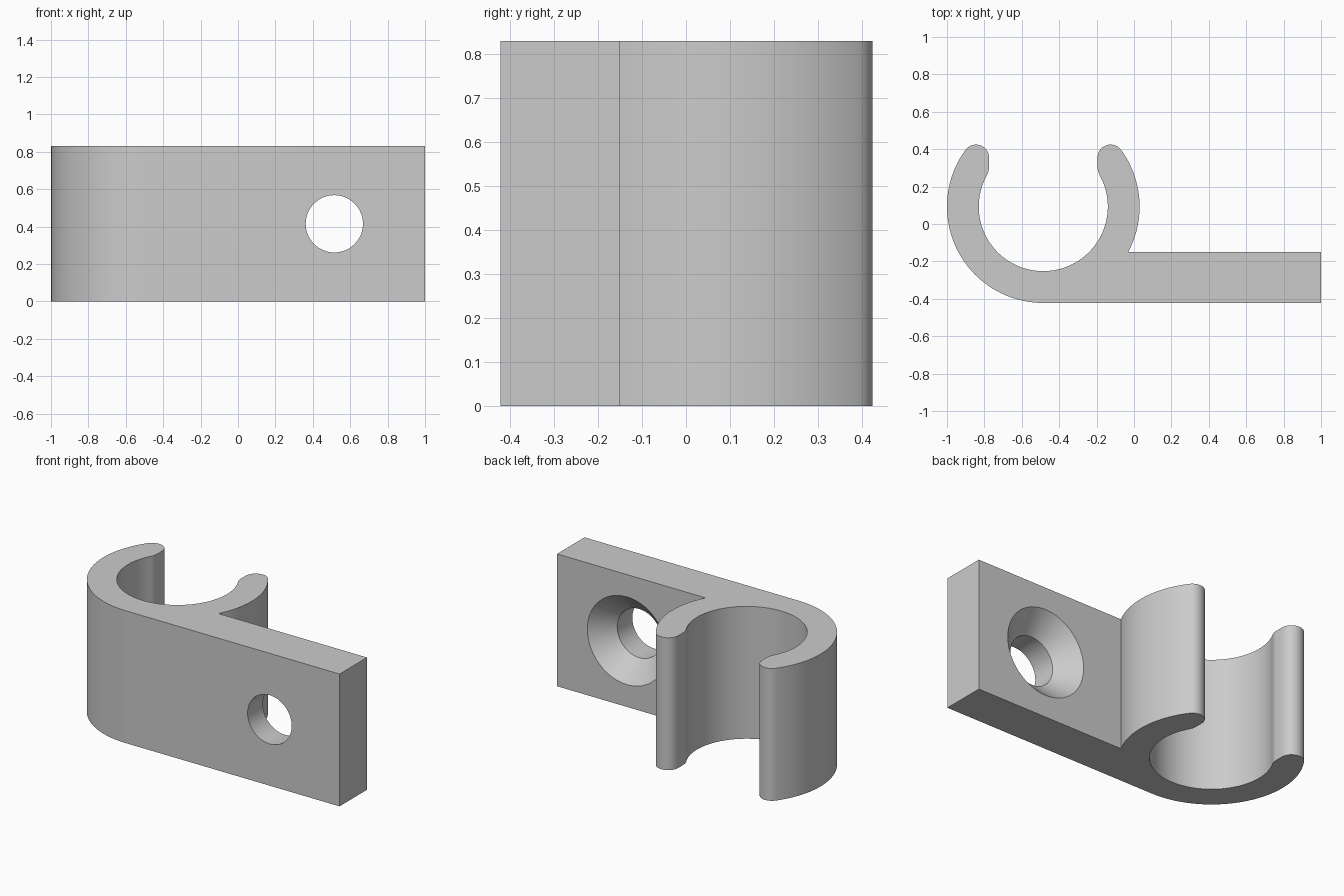
import bpy, bmesh
from math import sin, cos, pi, atan2, asin, hypot, sqrt
from mathutils import Vector, Matrix

cube = bpy.data.objects.get("Cube")
if cube:
    bpy.data.objects.remove(cube, do_unlink=True)

# Main dimensions
HEIGHT = 0.83
CX, CY = -0.485, 0.093           # clip ring centre
R_OUT, R_IN = 0.515, 0.345
FRONT, BACK = CY - R_OUT, -0.15  # plate faces
LIP_R, FILLET_R = 0.07, 0.1
LIP_X = 0.36                     # lip centre, measured from ring centre
HOLE_X, HOLE_R, SINK_R = 0.515, 0.153, 0.275

grey = bpy.data.materials.new("plain grey")
grey.use_nodes = True
colour = (0.6, 0.6, 0.6, 1)
grey.diffuse_color = colour
grey.node_tree.nodes["Principled BSDF"].inputs["Base Color"].default_value = colour


def arc(x, y, r, start, end, steps):
    """Points along an arc, relative to the ring centre."""
    angles = [start + (end - start) * i / steps for i in range(steps + 1)]
    return [(x + r * cos(a), y + r * sin(a)) for a in angles]


def make_object(name, bm):
    bmesh.ops.remove_doubles(bm, verts=bm.verts, dist=0.0001)
    bmesh.ops.recalc_face_normals(bm, faces=bm.faces)
    mesh = bpy.data.meshes.new(name)
    bm.to_mesh(mesh)
    bm.free()
    mesh.materials.append(grey)
    obj = bpy.data.objects.new(name, mesh)
    bpy.context.collection.objects.link(obj)
    return obj


# Rounded lip, tangent to the outer ring and blended into the inner one
lip_y = sqrt((R_OUT - LIP_R) ** 2 - LIP_X ** 2)
lip_angle = atan2(lip_y, LIP_X)
fillet_x = LIP_X - LIP_R + FILLET_R
fillet_y = sqrt((R_IN + FILLET_R) ** 2 - fillet_x ** 2)
fillet_angle = atan2(fillet_y, fillet_x)
lip = arc(LIP_X, lip_y, LIP_R, lip_angle, pi, 20)
lip += arc(fillet_x, fillet_y, FILLET_R, pi, pi + fillet_angle, 6)
mirrored_lip = [(-x, y) for x, y in reversed(lip)]

# Outline of plate and open clip
join_angle = asin((BACK - CY) / R_OUT)
outline = [(1 - CX, FRONT - CY), (1 - CX, BACK - CY)]
outline += arc(0, 0, R_OUT, join_angle, lip_angle, 24)
outline += lip
outline += arc(0, 0, R_IN, fillet_angle, -pi - fillet_angle, 72)
outline += mirrored_lip
outline += arc(0, 0, R_OUT, pi - lip_angle, 1.5 * pi, 44)

# Drop repeated points where the arcs meet
points = []
for p in outline:
    if not points or hypot(p[0] - points[-1][0], p[1] - points[-1][1]) > 0.0005:
        points.append(p)

bm = bmesh.new()
base = bm.faces.new([bm.verts.new((CX + x, CY + y, 0)) for x, y in points])
raised = bmesh.ops.extrude_face_region(bm, geom=[base], use_keep_orig=True)["geom"]
top_verts = [v for v in raised if isinstance(v, bmesh.types.BMVert)]
bmesh.ops.translate(bm, verts=top_verts, vec=(0, 0, HEIGHT))
clip = make_object("mounting_clip", bm)

# Countersunk screw hole, turned about the y axis
sink_start = BACK - (SINK_R - HOLE_R)
profile = [(0, FRONT - 0.1), (HOLE_R, FRONT - 0.1), (HOLE_R, sink_start),
           (SINK_R, BACK), (SINK_R, BACK + 0.1), (0, BACK + 0.1)]
bm = bmesh.new()
verts = [bm.verts.new((r, y, 0)) for r, y in profile]
edges = [bm.edges.new(pair) for pair in zip(verts, verts[1:])]
bmesh.ops.spin(bm, geom=verts + edges, cent=(0, 0, 0), axis=(0, 1, 0),
               angle=2 * pi, steps=64)
bmesh.ops.transform(bm, matrix=Matrix.Translation(Vector((HOLE_X, 0, HEIGHT / 2))),
                    verts=bm.verts)
cutter = make_object("screw_hole_cutter", bm)
cutter.hide_render = True

cut = clip.modifiers.new("screw hole", 'BOOLEAN')
cut.operation = 'DIFFERENCE'
cut.solver = 'EXACT'
cut.object = cutter
bpy.ops.object.select_all(action='DESELECT')
clip.select_set(True)
bpy.context.view_layer.objects.active = clip
bpy.ops.object.modifier_apply(modifier=cut.name)
bpy.data.objects.remove(cutter, do_unlink=True)

bpy.ops.object.shade_smooth_by_angle(angle=pi / 6)
